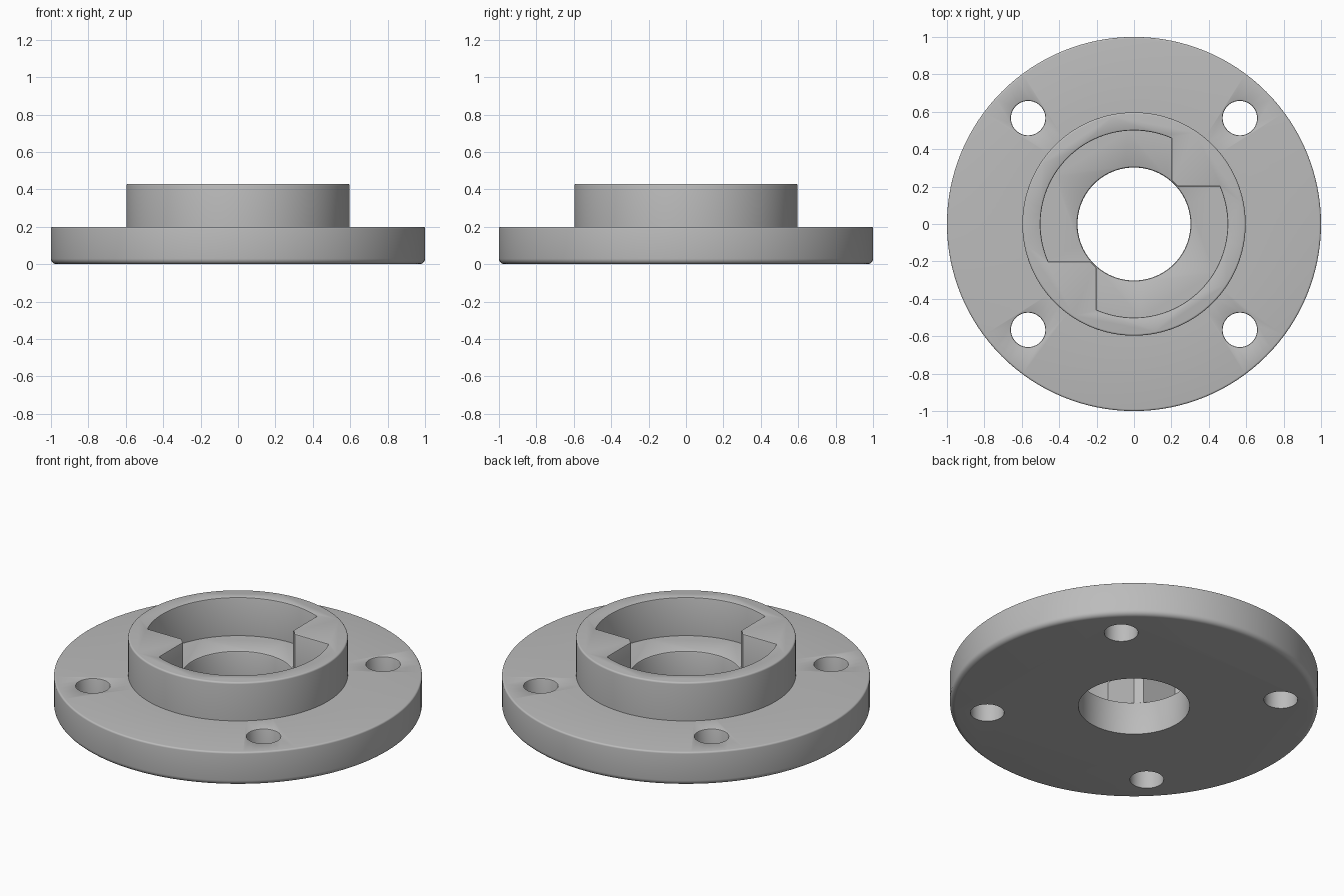
import bpy, bmesh, math

if "Cube" in bpy.data.objects:
    bpy.data.objects.remove(bpy.data.objects["Cube"])

grey = bpy.data.materials.new("plain grey")
grey.diffuse_color = (0.5, 0.5, 0.5, 1)
grey.use_nodes = True
grey.node_tree.nodes["Principled BSDF"].inputs["Base Color"].default_value = grey.diffuse_color


def loft(name, rings):
    """Closed solid through stacked rings of equal point count."""
    bm = bmesh.new()
    loops = [[bm.verts.new(p) for p in ring] for ring in rings]
    n = len(loops[0])
    for a, b in zip(loops, loops[1:]):
        for i in range(n):
            j = (i + 1) % n
            bm.faces.new((a[i], a[j], b[j], b[i]))
    bm.faces.new(loops[0][::-1])
    bm.faces.new(loops[-1])
    bmesh.ops.recalc_face_normals(bm, faces=bm.faces)
    me = bpy.data.meshes.new(name)
    bm.to_mesh(me)
    bm.free()
    ob = bpy.data.objects.new(name, me)
    bpy.context.collection.objects.link(ob)
    me.materials.append(grey)
    return ob


def turned(name, profile, x=0, y=0, n=128):
    """Round solid from (radius, z) points."""
    turn = [2 * math.pi * i / n for i in range(n)]
    return loft(name, [[(x + r * math.cos(a), y + r * math.sin(a), z) for a in turn]
                       for r, z in profile])


def fillet(r, z, rad, a0, a1, steps=4):
    """Rounded corner points about centre (r, z)."""
    angles = [math.radians(a0 + (a1 - a0) * i / steps) for i in range(steps + 1)]
    return [(r + rad * math.cos(a), z + rad * math.sin(a)) for a in angles]


def pocket_outline(d, z, steps=40):
    """Round recess with two opposite square keys left standing, grown by d."""
    r, k = 0.5 + d, 0.2 + d
    start = math.acos(k / r)
    end = math.pi + math.asin(k / r)
    pts = []
    for s in (1, -1):
        pts.append((s * k, s * k, z))
        for i in range(steps + 1):
            a = start + (end - start) * i / steps
            pts.append((s * r * math.cos(a), s * r * math.sin(a), z))
    return pts


# Flange with raised hub
body = turned("flange_and_hub",
              fillet(0.97, 0.03, 0.03, -90, 0, 6) + fillet(0.99, 0.19, 0.01, 0, 90)
              + [(0.597, 0.2)] + fillet(0.587, 0.42, 0.01, 0, 90))

# Keyed recess, centre bore and four bolt holes
cutters = [
    loft("recess_cutter", [pocket_outline(d, z) for d, z in
                           ((0, 0.2), (0, 0.422), (0.002, 0.427), (0.008, 0.43), (0.008, 0.5))]),
    turned("bore_cutter", [(0.302, -0.1), (0.302, 0.19), (0.305, 0.197), (0.31, 0.2), (0.31, 0.6)]),
]
for sx in (-1, 1):
    for sy in (-1, 1):
        cutters.append(turned("bolt_hole_cutter",
                              [(0.092, -0.1), (0.092, 0.192), (0.094, 0.197),
                               (0.1, 0.2), (0.1, 0.6)],
                              sx * 0.566, sy * 0.566, 48))

for c in cutters:
    m = body.modifiers.new(c.name, 'BOOLEAN')
    m.object = c
    m.operation = 'DIFFERENCE'
    m.solver = 'EXACT'
bpy.context.view_layer.objects.active = body
body.select_set(True)
for m in list(body.modifiers):
    bpy.ops.object.modifier_apply(modifier=m.name)
for c in cutters:
    bpy.data.objects.remove(c)

bpy.ops.object.shade_smooth_by_angle(angle=math.radians(35))
